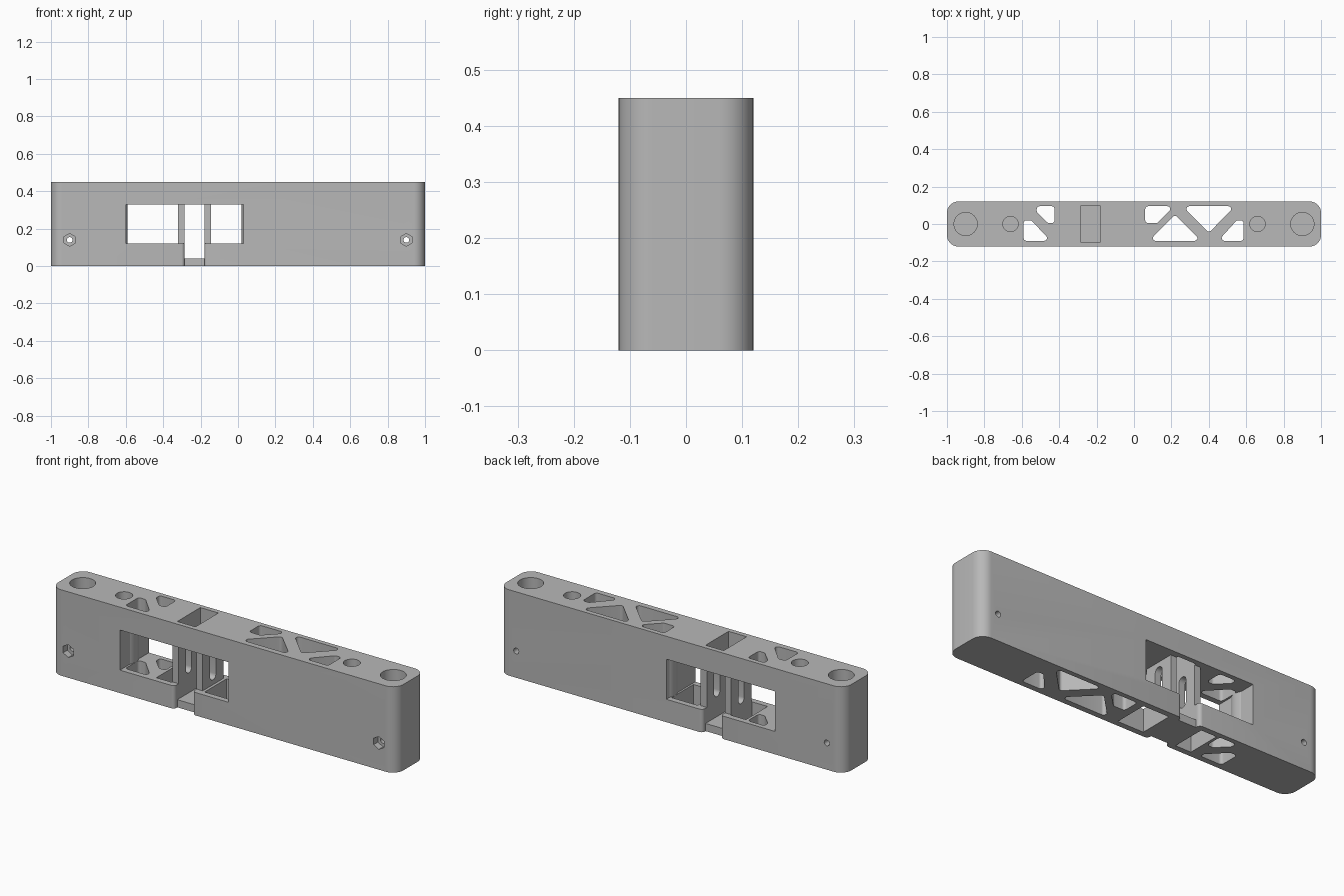
import bpy
from math import sin, cos, pi, radians
from mathutils import Vector

if "Cube" in bpy.data.objects:
    bpy.data.objects.remove(bpy.data.objects["Cube"])

grey = bpy.data.materials.new("mid grey")
grey.use_nodes = True
grey.diffuse_color = (0.48, 0.48, 0.48, 1)
grey.node_tree.nodes["Principled BSDF"].inputs["Base Color"].default_value = grey.diffuse_color


def prism(name, pts, z0, z1):
    """Extrude a counter-clockwise outline upward."""
    n = len(pts)
    verts = [(p[0], p[1], z) for z in (z0, z1) for p in pts]
    faces = [list(range(n))[::-1], list(range(n, 2 * n))]
    faces += [(i, (i + 1) % n, n + (i + 1) % n, n + i) for i in range(n)]
    mesh = bpy.data.meshes.new(name)
    mesh.from_pydata(verts, [], faces)
    mesh.materials.append(grey)
    ob = bpy.data.objects.new(name, mesh)
    bpy.context.collection.objects.link(ob)
    return ob


def box(name, x0, x1, y0, y1, z0, z1):
    return prism(name, [(x0, y0), (x1, y0), (x1, y1), (x0, y1)], z0, z1)


def circle(x, y, r, n=40):
    return [(x + r * cos(2 * pi * i / n), y + r * sin(2 * pi * i / n)) for i in range(n)]


def rounded(corners, r, steps=7):
    """Fillet every corner of a convex outline."""
    out = []
    pts = [Vector(c) for c in corners]
    for i, p in enumerate(pts):
        a = (pts[i - 1] - p).normalized()
        b = (pts[(i + 1) % len(pts)] - p).normalized()
        half = a.angle(b) / 2
        centre = p + (a + b).normalized() * (r / sin(half))
        start = Vector((-a.y, a.x))
        turn = pi - 2 * half
        for k in range(steps + 1):
            t = turn * k / steps
            out.append((centre.x + r * (start.x * cos(t) - start.y * sin(t)),
                        centre.y + r * (start.x * sin(t) + start.y * cos(t))))
    return out


def cut(target, tool):
    mod = target.modifiers.new("cut", 'BOOLEAN')
    mod.operation = 'DIFFERENCE'
    mod.solver = 'EXACT'
    mod.object = tool
    bpy.context.view_layer.objects.active = target
    bpy.ops.object.modifier_apply(modifier=mod.name)
    bpy.data.objects.remove(tool)


def along_y(ob, x, z, y):
    """Turn an upright prism to run along +y from the given point."""
    ob.rotation_euler.x = radians(-90)
    ob.location = (x, y, z)
    bpy.context.view_layer.update()
    return ob


# Main block with rounded vertical corners
body = prism("housing_block", rounded([(-1, -.12), (1, -.12), (1, .12), (-1, .12)], .06, 10), 0, .45)

# Window opening, keeping the end bulges and the two slotted guide walls
window = box("window_cutter", -.6, .03, -.2, .2, .12, .33)
cut(window, prism("end_bulge", circle(-.66, 0, .07), 0, .5))
cut(window, prism("inner_bulge", circle(.085, .06, .065), 0, .5))
for x0, x1 in ((-.32, -.285), (-.18, -.145)):
    wall = box("guide_wall", x0, x1, -.085, .085, 0, .5)
    slot = prism("oval_slot", rounded([(-.024, -.08), (.024, -.08), (.024, .08), (-.024, .08)], .0235), -.1, .1)
    slot.rotation_euler = (radians(90), 0, radians(90))
    slot.location = ((x0 + x1) / 2, 0, .225)
    bpy.context.view_layer.update()
    cut(wall, slot)
    cut(window, wall)
cut(body, window)

# Central slot from the top, and its open lower mouth front and back
SL, SR = -.285, -.18
cut(body, box("slot_cutter", SL, SR, -.095, .095, .04, .6))
cut(body, box("mouth_cutter", SL, SR, -.2, .2, .04, .125))
R = .018
arc = [(R * (1 - cos(t)), .12 - R + R * sin(t)) for t in (i * pi / 12 for i in range(7))]
for s in (-1, 1):
    right = [(SR + dx, s * y) for dx, y in arc] + [(SR + R, s * .2)]
    left = [(SL - dx, s * y) for dx, y in arc] + [(SL - R, s * .2)]
    outline = [(SL, s * .095), (SR, s * .095)] + right + left[::-1]
    cut(body, prism("mouth_flare", outline if s > 0 else outline[::-1], -.1, .125))

# Pockets through the window floor beside the guide walls
cut(body, box("wide_pocket", -.13, .02, -.09, .09, -.1, .13))
cut(body, box("narrow_pocket", -.41, -.32, -.09, .09, -.1, .13))

# Lightening holes running top to bottom
holes = [
    [(.06, .005), (.125, .005), (.215, .095), (.06, .095)],
    [(.08, -.09), (.36, -.09), (.22, .05)],
    [(.26, .095), (.4, -.047), (.54, .095)],
    [(.45, -.09), (.585, -.09), (.585, .02), (.55, .02)],
    [(-.59, -.09), (-.445, -.09), (-.55, .02), (-.59, .02)],
    [(-.46, .005), (-.425, .005), (-.425, .095), (-.52, .095), (-.52, .065)],
]
for pts in holes:
    cut(body, prism("lightening_hole", rounded(pts, .015), -.1, .6))

# Blind sockets in the top, and nut recesses with bolt holes through the front
for s in (-1, 1):
    cut(body, prism("large_socket", circle(s * .9, 0, .062), .05, .6))
    cut(body, prism("small_socket", circle(s * .66, 0, .041), .05, .6))
    cut(body, along_y(prism("bolt_hole", circle(0, 0, .015, 24), 0, .4), s * .9, .14, -.2))
    hexagon = [(y, x) for x, y in circle(0, 0, .034, 6)][::-1]
    cut(body, along_y(prism("nut_recess", hexagon, 0, .115), s * .9, .14, -.2))

bpy.ops.object.select_all(action='DESELECT')
body.select_set(True)
bpy.context.view_layer.objects.active = body
bpy.ops.object.shade_smooth_by_angle(angle=radians(30))
